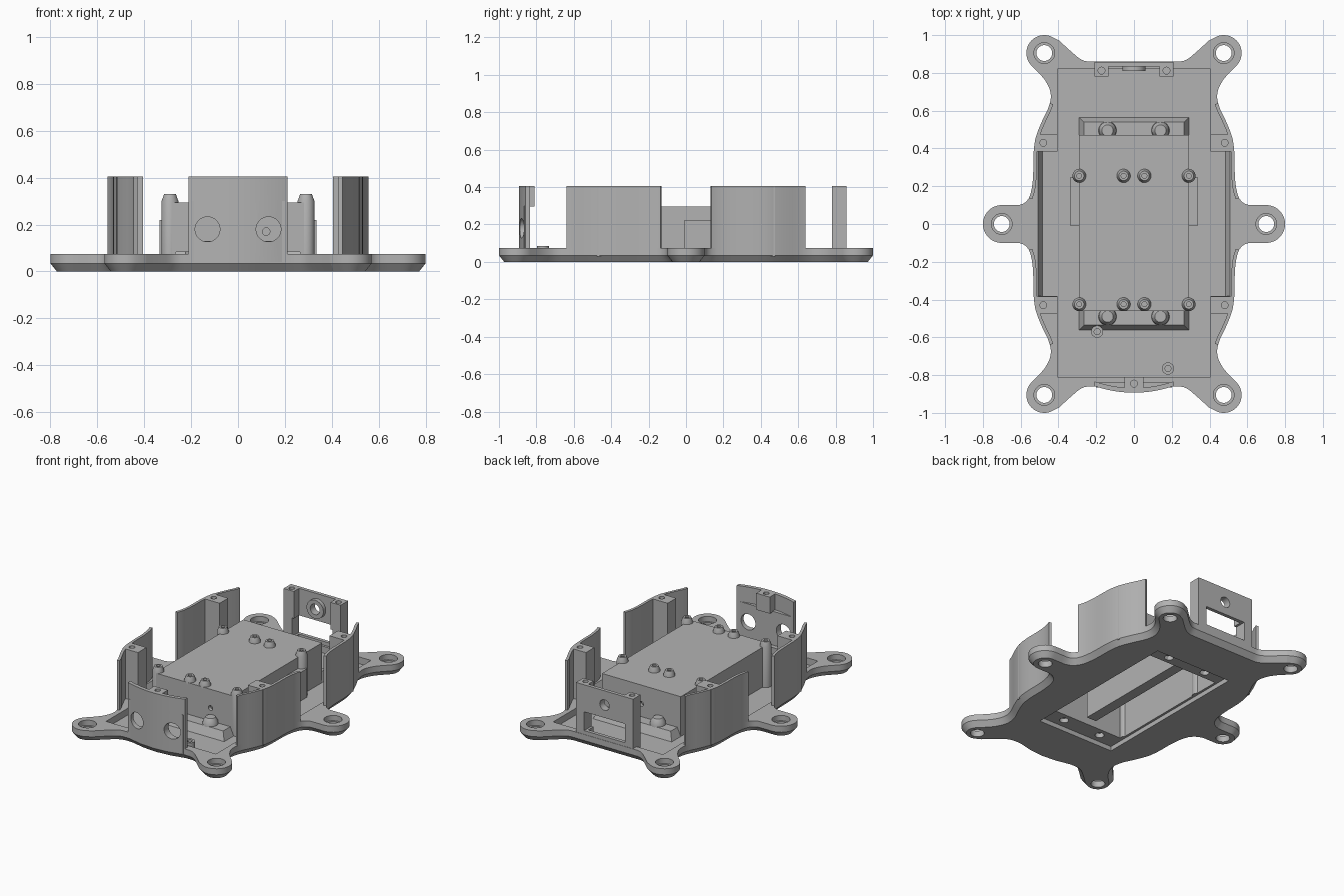
import bpy, bmesh
from math import cos, sin, radians, pi
from mathutils import Vector

cube = bpy.data.objects.get("Cube")
if cube:
    bpy.data.objects.remove(cube, do_unlink=True)

grey = bpy.data.materials.new("plastic_grey")
grey.use_nodes = True
COLOUR = (0.45, 0.45, 0.45, 1)
grey.diffuse_color = COLOUR
grey.node_tree.nodes["Principled BSDF"].inputs["Base Color"].default_value = COLOUR


def loft(name, rings, along_y=False):
    """Closed solid through (outline, height) rings; optionally stacked along y."""
    bm = bmesh.new()
    loops = []
    for pts, h in rings:
        loops.append([bm.verts.new((p[0], h, p[1]) if along_y else (p[0], p[1], h)) for p in pts])
    n = len(loops[0])
    for a, b in zip(loops, loops[1:]):
        for i in range(n):
            j = (i + 1) % n
            bm.faces.new((a[i], a[j], b[j], b[i]))
    bm.faces.new(loops[0])
    bm.faces.new(loops[-1])
    bmesh.ops.recalc_face_normals(bm, faces=bm.faces)
    mesh = bpy.data.meshes.new(name)
    bm.to_mesh(mesh)
    bm.free()
    mesh.materials.append(grey)
    obj = bpy.data.objects.new(name, mesh)
    bpy.context.collection.objects.link(obj)
    return obj


def rect(x0, x1, y0, y1):
    return [(x0, y0), (x1, y0), (x1, y1), (x0, y1)]


def arc(x, y, r, start=0, end=360, n=32):
    steps = n if end - start == 360 else n + 1
    angles = [radians(start + (end - start) * i / n) for i in range(steps)]
    return [(x + r * cos(a), y + r * sin(a)) for a in angles]


def box(name, x0, x1, y0, y1, z0, z1):
    return loft(name, [(rect(x0, x1, y0, y1), z0), (rect(x0, x1, y0, y1), z1)])


def rod(name, x, y, r, h0, h1, along_y=False):
    return loft(name, [(arc(x, y, r), h0), (arc(x, y, r), h1)], along_y)


def cut(obj, *cutters):
    for c in cutters:
        mod = obj.modifiers.new("cut", "BOOLEAN")
        mod.operation, mod.solver, mod.object = "DIFFERENCE", "EXACT", c
        bpy.context.view_layer.objects.active = obj
        bpy.ops.object.modifier_apply(modifier=mod.name)
        bpy.data.objects.remove(c, do_unlink=True)


def smooth_path(pts, passes=2):
    """Corner cutting that keeps both ends."""
    for _ in range(passes):
        out = [pts[0]]
        for a, b in zip(pts, pts[1:]):
            for t in (0.25, 0.75):
                out.append((a[0] + (b[0] - a[0]) * t, a[1] + (b[1] - a[1]) * t))
        pts = out + [pts[-1]]
    return pts


def offset(pts, d, closed=True):
    """Shift a clockwise path inwards by d."""
    out = []
    n = len(pts)
    for i in range(n):
        a = pts[i - 1] if closed or i else pts[0]
        b = pts[(i + 1) % n] if closed or i < n - 1 else pts[-1]
        t = (Vector(b) - Vector(a)).normalized()
        out.append((pts[i][0] + t.y * d, pts[i][1] - t.x * d))
    return out


# Plate outline: one quarter, then mirrored
EAR_X, EAR_Y, SIDE_X = 0.475, 0.905, 0.7
FLOOR, DECK, TOP = 0.03, 0.075, 0.405
shoulder = smooth_path([(0.2, 0.86), (0.27, 0.86), (0.33, 0.91), (0.395, 0.97)])
flank = smooth_path([(0.545, 0.84), (0.46, 0.755), (0.43, 0.66), (0.5, 0.52),
                     (0.533, 0.42), (0.533, 0.2), (0.57, 0.1), (0.68, 0.1)])
corner = arc(EAR_X, EAR_Y, 0.095, 130, -40, 20)
quarter = shoulder + corner[1:-1] + flank + arc(SIDE_X, 0, 0.1, 90, 0, 12)
right_half = quarter + [(x, -y) for x, y in reversed(quarter[:-1])]
front_edge = [(0.1, -0.882), (0, -0.89), (-0.1, -0.882)]
outline = right_half + front_edge + [(-x, y) for x, y in reversed(right_half)]

# Base plate with chamfered underside, pocket, window and mounting holes
base = loft("base_plate", [(offset(outline, 0.028), 0), (outline, 0.035), (outline, DECK)])
cut(base,
    box("pocket", -0.405, 0.405, -0.81, 0.82, FLOOR, 0.2),
    loft("side_pocket", [(rect(-0.485, 0.485, -0.38, 0.39), FLOOR),
                         (rect(-0.51, 0.51, -0.38, 0.39), DECK + 0.001)]),
    box("opening", -0.28, 0.28, -0.55, 0.555, -0.1, 0.1))
ears = [(sx * EAR_X, sy * EAR_Y) for sx in (-1, 1) for sy in (-1, 1)] + [(-SIDE_X, 0), (SIDE_X, 0)]
for x, y in ears:
    cut(base, rod("hole", x, y, 0.042, -0.1, 0.2), rod("counterbore", x, y, 0.055, 0.04, 0.2))

# Curved side walls and their screw posts
wall_path = [p for p in flank if 0.12 <= p[1] <= 0.66]
wall_outline = wall_path + offset(wall_path, 0.018, False)[::-1]
for sx, side in ((1, "left"), (-1, "right")):
    for sy, end in ((1, "back"), (-1, "front")):
        pts = [(sx * x, sy * y) for x, y in wall_outline]
        loft(f"{end}_{side}_wall", [(pts, DECK - 0.01), (pts, TOP)])
        xs = sorted((sx * 0.405, sx * 0.517))
        ys = sorted((sy * 0.385, sy * 0.475))
        post = box(f"{end}_{side}_post", *xs, *ys, FLOOR, TOP)
        cut(post, rod("hole", sx * 0.48, sy * 0.43, 0.018, 0.3, 0.5))

# Battery box: hollow, open below, with a central divider
case = box("battery_box", -0.29, 0.29, -0.46, 0.47, FLOOR, 0.295)
cut(case, box("cavity", -0.265, 0.265, -0.435, 0.445, -0.1, 0.275),
    rod("front_hole", 0.12, 0.17, 0.016, -0.6, -0.4, True),
    rod("back_hole", 0, 0.17, 0.016, 0.4, 0.6, True))
box("battery_divider", -0.035, 0.035, -0.4, 0.42, 0.05, 0.28)
skirt = loft("box_skirt", [(rect(-0.29, 0.29, -0.56, 0.565), FLOOR),
                           (rect(-0.265, 0.265, -0.535, 0.54), 0.085)])
cut(skirt, box("cavity", -0.265, 0.265, -0.435, 0.445, -0.1, 0.2))
for x in (-0.14, 0.14):
    for y in (-0.49, 0.495):
        cut(skirt, rod("screw_hole", x, y, 0.028, -0.1, 0.06))
        loft("skirt_boss", [(arc(x, y, 0.048), 0.08), (arc(x, y, 0.046), 0.105),
                            (arc(x, y, 0.03), 0.13)])
for sx, side in ((1, "left"), (-1, "right")):
    xs = sorted((sx * 0.28, sx * 0.335))
    box(f"{side}_cable_duct", *xs, -0.01, 0.25, FLOOR, 0.22)

# Screw bosses on the box top, the outer ones running to the floor
for x, low in ((-0.29, FLOOR), (-0.055, 0.28), (0.055, 0.28), (0.29, FLOOR)):
    for y in (-0.425, 0.255):
        loft("top_boss", [(arc(x, y, 0.036), low), (arc(x, y, 0.036), 0.3), (arc(x, y, 0.025), 0.33),
                          (arc(x, y, 0.013), 0.33), (arc(x, y, 0.013), 0.3)])

# Small standoffs on the floor
for x, y in ((-0.195, -0.57), (0.18, -0.765)):
    loft("standoff", [(arc(x, y, 0.032), FLOOR), (arc(x, y, 0.032), 0.085),
                      (arc(x, y, 0.016), 0.085), (arc(x, y, 0.016), 0.05)])

# Curved front panel with two round sensor holes and an inner stiffener
bow = [(0.21 * i / 8, -0.893 + 0.035 * (i / 8) ** 2) for i in range(-8, 9)]
pts = bow + [(x, y + 0.025) for x, y in reversed(bow)]
panel = loft("front_panel", [(pts, 0.04), (pts, TOP)])
stiffener = box("front_stiffener", -0.2, 0.2, -0.865, -0.84, 0.04, 0.3)
for x in (-0.13, 0.13):
    for part in (panel, stiffener):
        cut(part, rod("sensor_hole", x, 0.18, 0.053, -1, -0.7, True))
lug = box("front_lug", -0.05, 0.05, -0.875, -0.81, 0.295, TOP)
cut(lug, rod("hole", 0, -0.845, 0.018, 0.32, 0.5))

# Back panel with a port window, a round hole and two posts
back = box("back_panel", -0.21, 0.21, 0.835, 0.858, 0.04, TOP)
window = (-0.15, 0.15, 0.7, 0.95, 0.1, 0.225)
cut(back, box("window", *window), rod("knob_hole", 0, 0.31, 0.035, 0.7, 1, True))
collar = rod("hole_collar", 0, 0.31, 0.062, 0.81, 0.84, True)
cut(collar, rod("knob_hole", 0, 0.31, 0.035, 0.7, 1, True))
for sx, side in ((1, "left"), (-1, "right")):
    xs = sorted((sx * 0.135, sx * 0.21))
    post = box(f"{side}_back_post", *xs, 0.78, 0.84, 0.04, TOP)
    cut(post, box("window", *window), rod("hole", sx * 0.172, 0.812, 0.018, 0.3, 0.5))

# Smooth the curved surfaces, keep the edges sharp
bpy.ops.object.select_all(action="DESELECT")
for obj in bpy.context.collection.objects:
    if obj.type == "MESH" and obj.data.materials and obj.data.materials[0] == grey:
        obj.select_set(True)
        bpy.context.view_layer.objects.active = obj
bpy.ops.object.shade_smooth_by_angle(angle=radians(30))
